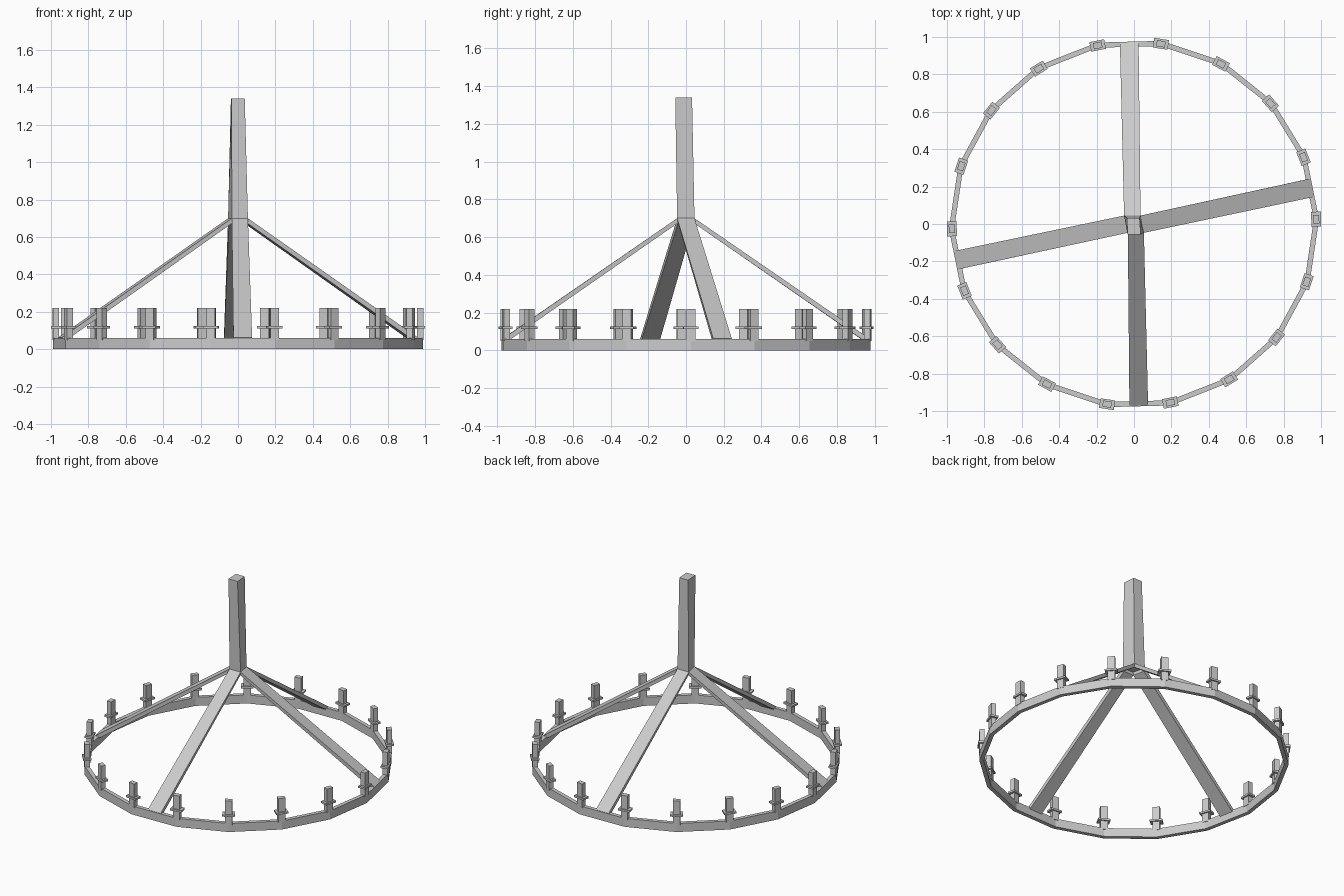
import bpy
from math import cos, sin, radians

if "Cube" in bpy.data.objects:
    bpy.data.objects.remove(bpy.data.objects["Cube"])

SIDES = 18
OFFSET = 1.5  # degrees, turn of the whole ring
R_OUT, R_IN, RING_H = 0.99, 0.962, 0.06
BOX = [(0, 1, 2, 3), (7, 6, 5, 4), (0, 4, 5, 1), (1, 5, 6, 2), (2, 6, 7, 3), (3, 7, 4, 0)]


def make(name, verts, faces):
    mesh = bpy.data.meshes.new(name)
    mesh.from_pydata(verts, [], faces)
    obj = bpy.data.objects.new(name, mesh)
    bpy.context.collection.objects.link(obj)
    import bmesh
    bm = bmesh.new()
    bm.from_mesh(mesh)
    bmesh.ops.recalc_face_normals(bm, faces=bm.faces)
    bm.to_mesh(mesh)
    bm.free()
    return obj


def polar(deg, r, t, z):
    """Point at radius r and tangential shift t along direction deg."""
    a = radians(deg)
    return (r * cos(a) - t * sin(a), r * sin(a) + t * cos(a), z)


def radial_box(name, deg, r, depth, width, z0, z1):
    corners = [(-1, -1), (1, -1), (1, 1), (-1, 1)]
    verts = [polar(deg, r + i * depth / 2, j * width / 2, z)
             for z in (z0, z1) for i, j in corners]
    return make(name, verts, BOX)


# Faceted ring
verts, faces = [], []
for i in range(SIDES):
    d = OFFSET + i * 360 / SIDES
    verts += [polar(d, r, 0, z) for r, z in
              ((R_OUT, 0), (R_OUT, RING_H), (R_IN, RING_H), (R_IN, 0))]
    a, b = i * 4, (i + 1) % SIDES * 4
    faces += [(a + k, b + k, b + (k + 1) % 4, a + (k + 1) % 4) for k in range(4)]
make("ring", verts, faces)

# Candles with drip plates at each ring corner
for i in range(SIDES):
    d = OFFSET + i * 360 / SIDES
    radial_box(f"candle_{i}", d, 0.974, 0.033, 0.047, 0.05, 0.22)
    radial_box(f"drip_plate_{i}", d, 0.974, 0.052, 0.08, 0.112, 0.125)

# Central post, slightly skewed and tapered
base = [(-0.033, -0.047), (0.053, -0.047), (0.035, 0.045), (-0.053, 0.045)]
top = [(-0.034, -0.057), (0.036, -0.057), (0.03, 0.032), (-0.038, 0.032)]
make("post", [(x, y, 0.70) for x, y in base] + [(x, y, 1.34) for x, y in top], BOX)

# Four flat arms from the post corners down to the ring
HALF = 0.05
for name, deg, c0, c1 in (("front_arm", 271.5, 0, 1), ("right_arm", 11.5, 1, 2),
                          ("back_arm", 91.5, 2, 3), ("left_arm", 191.5, 3, 0)):
    inner0, inner1 = base[c0], base[c1]
    upper = [(*inner0, 0.70), polar(deg, 0.972, -HALF, 0.062),
             polar(deg, 0.972, HALF, 0.062), (*inner1, 0.70)]
    lower = [(inner0[0] * 0.9, inner0[1] * 0.9, 0.675), polar(deg, 0.955, -HALF, 0.042),
             polar(deg, 0.955, HALF, 0.042), (inner1[0] * 0.9, inner1[1] * 0.9, 0.675)]
    make(name, lower + upper, BOX)
